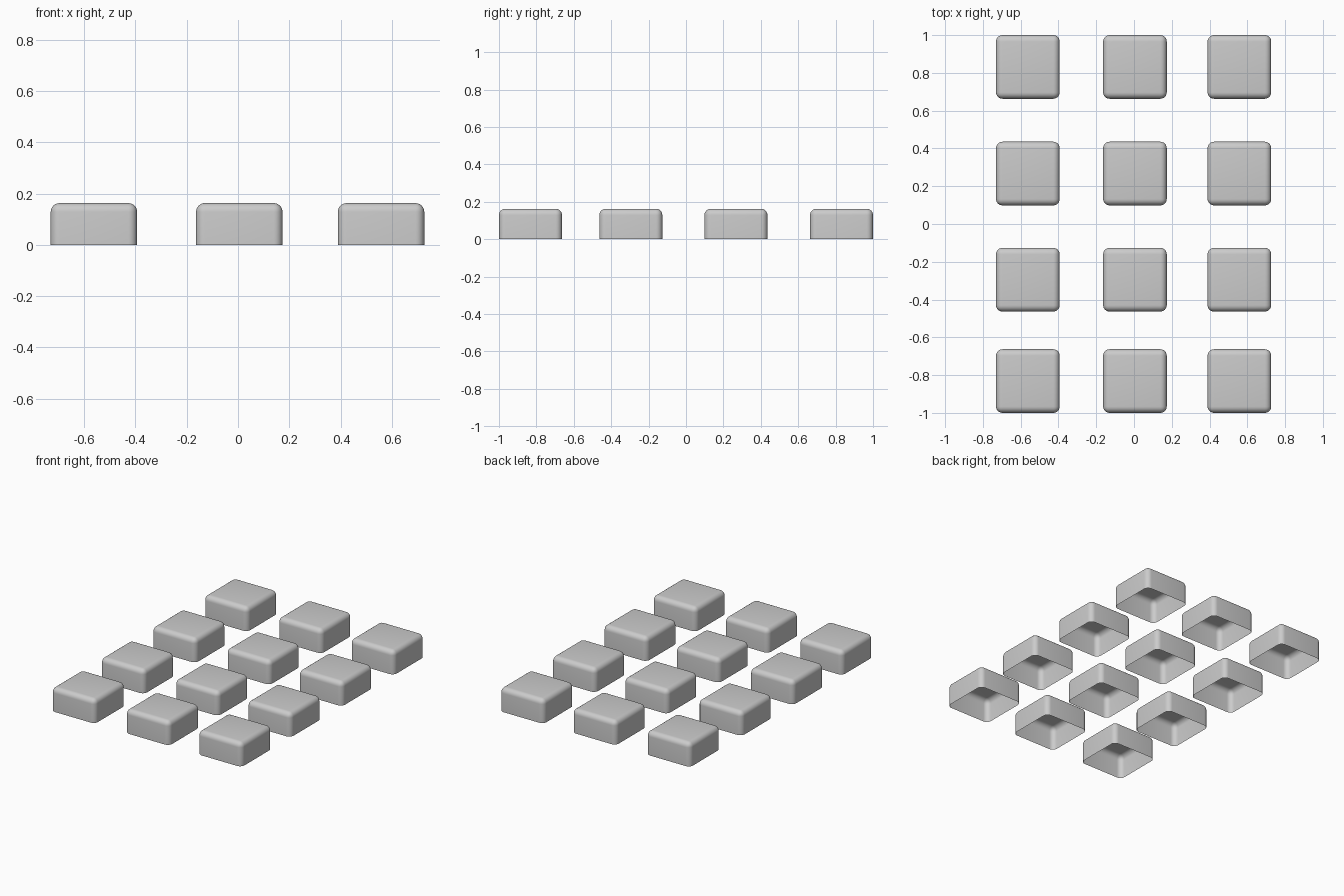
import bpy, bmesh
from mathutils import Matrix

if "Cube" in bpy.data.objects:
    bpy.data.objects.remove(bpy.data.objects["Cube"])

W, H, R = 0.337, 0.163, 0.034
XS = (-0.562, 0.005, 0.558)
YS = (-0.8315, -0.295, 0.267, 0.8315)


def cap_mesh():
    # open-bottomed box with rounded sides and top
    bm = bmesh.new()
    bmesh.ops.create_cube(bm, size=1, matrix=Matrix.Translation((0, 0, H / 2)) @ Matrix.Diagonal((W, W, H, 1)))
    bottom = [f for f in bm.faces if f.normal.z < -0.9]
    bmesh.ops.delete(bm, geom=bottom, context='FACES_ONLY')
    edges = [e for e in bm.edges if max(v.co.z for v in e.verts) > H / 2]
    bmesh.ops.bevel(bm, geom=edges, offset=R, offset_type='OFFSET', segments=6,
                    profile=0.5, affect='EDGES', clamp_overlap=True)
    for f in bm.faces:
        f.smooth = True
    bmesh.ops.recalc_face_normals(bm, faces=bm.faces)
    top = max(bm.faces, key=lambda f: f.calc_center_median().z)
    if top.normal.z < 0:
        bmesh.ops.reverse_faces(bm, faces=bm.faces)
    me = bpy.data.meshes.new("key_cap")
    bm.to_mesh(me)
    bm.free()
    return me


# 3 x 4 grid of keys
mesh = cap_mesh()
for r, y in enumerate(YS):
    for c, x in enumerate(XS):
        ob = bpy.data.objects.new(f"key_row{r + 1}_col{c + 1}", mesh)
        ob.location = (x, y, 0)
        bpy.context.collection.objects.link(ob)
